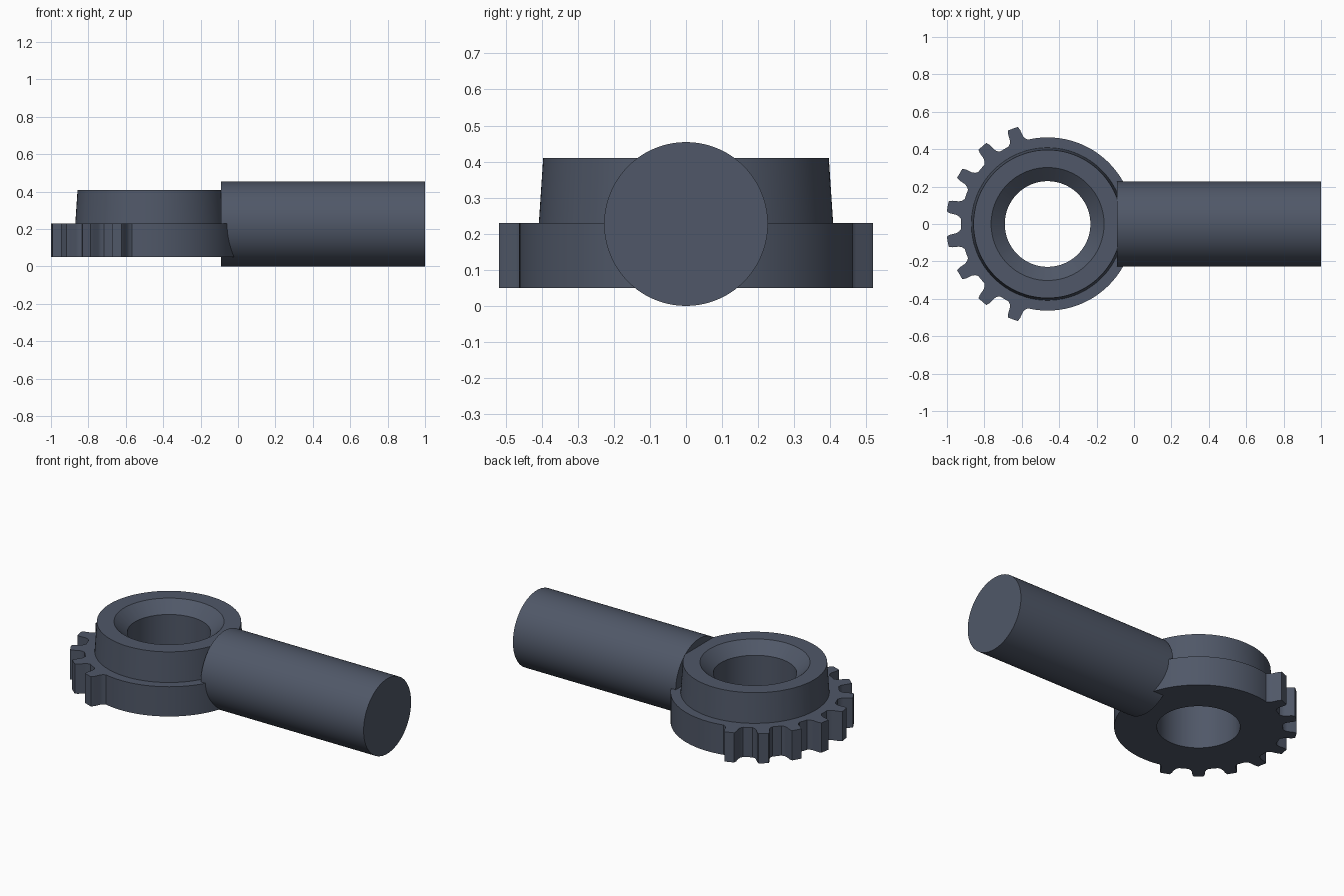
import bpy, bmesh
from math import sin, cos, pi, radians

cube = bpy.data.objects.get("Cube")
if cube:
    bpy.data.objects.remove(cube, do_unlink=True)

steel = bpy.data.materials.new("dark_blue_steel")
steel.use_nodes = True
color = (0.080, 0.097, 0.138, 1)
steel.diffuse_color = color
steel.node_tree.nodes["Principled BSDF"].inputs["Base Color"].default_value = color

HUB_X = -0.462
DISC_R = 0.463
# half tooth: (half angle in degrees, radius) from root to tip
TOOTH = [(6.8, DISC_R), (5.2, 0.474), (4.3, 0.49), (3.7, 0.525), (2.9, 0.543)]
TOOTH_ANGLES = [110 + 20 * i for i in range(8)]


def finish(obj):
    obj.data.materials.append(steel)
    bpy.ops.object.select_all(action='DESELECT')
    obj.select_set(True)
    bpy.context.view_layer.objects.active = obj
    bpy.ops.object.shade_smooth_by_angle(angle=radians(25))


def gear_outline():
    """Angle and radius pairs: plain arc with teeth on the far side."""
    points = []
    for a in TOOTH_ANGLES:
        points += [(a - h, r) for h, r in TOOTH]
        points += [(a + h, r) for h, r in reversed(TOOTH)]
        points += [(a + 10, DISC_R)]
    last = points[-1][0]
    span = points[0][0] + 360 - last
    points += [(last + span * i / 72, DISC_R) for i in range(1, 72)]
    return points


# Toothed hub: toothed disc, tapered collar and chamfered bore in one lathe
outline = gear_outline()
bm = bmesh.new()


def ring(z, radius=None):
    return [bm.verts.new((HUB_X + (radius or r) * cos(radians(a)),
                          (radius or r) * sin(radians(a)), z))
            for a, r in outline]


rings = [ring(0.05, 0.229), ring(0.05), ring(0.23), ring(0.23, 0.408),
         ring(0.41, 0.396), ring(0.41, 0.302), ring(0.345, 0.229)]
n = len(outline)
for low, high in zip(rings, rings[1:] + rings[:1]):
    for i in range(n):
        j = (i + 1) % n
        bm.faces.new((low[i], low[j], high[j], high[i]))
bmesh.ops.recalc_face_normals(bm, faces=bm.faces)
mesh = bpy.data.meshes.new("toothed_hub")
bm.to_mesh(mesh)
bm.free()
hub = bpy.data.objects.new("toothed_hub", mesh)
bpy.context.collection.objects.link(hub)
finish(hub)

# Round shaft joined to the hub's side
bpy.ops.mesh.primitive_cylinder_add(vertices=96, radius=0.227, depth=1.09,
                                    location=(0.455, 0, 0.227),
                                    rotation=(0, pi / 2, 0))
shaft = bpy.context.object
shaft.name = "shaft"
finish(shaft)
